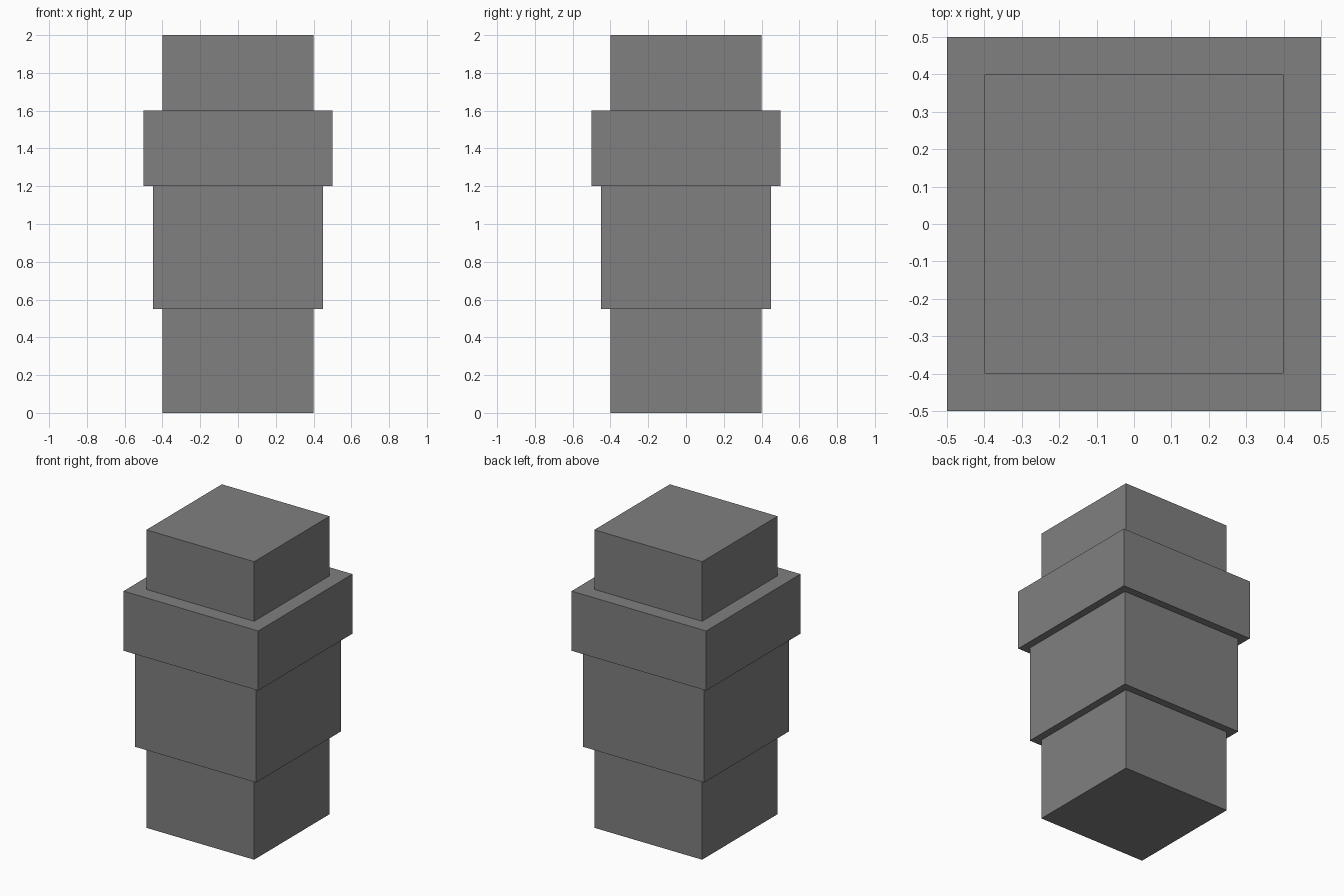
import bpy

if "Cube" in bpy.data.objects:
    bpy.data.objects.remove(bpy.data.objects["Cube"])

grey = bpy.data.materials.new("mid grey")
grey.diffuse_color = (0.214, 0.214, 0.214, 1.0)
grey.use_nodes = True
grey.node_tree.nodes["Principled BSDF"].inputs["Base Color"].default_value = grey.diffuse_color


def block(name, width, z0, z1):
    """Square block spanning z0 to z1, centred on the vertical axis."""
    bpy.ops.mesh.primitive_cube_add(size=1, location=(0, 0, (z0 + z1) / 2))
    obj = bpy.context.object
    obj.name = name
    obj.scale = (width, width, z1 - z0)
    bpy.ops.object.transform_apply(location=False, rotation=False, scale=True)
    obj.data.materials.append(grey)
    return obj


# Stacked square sections, bottom to top
block("base", 0.80, 0.0, 0.55)
block("body", 0.90, 0.55, 1.20)
block("collar", 1.00, 1.20, 1.60)
block("cap", 0.80, 1.60, 2.0)
